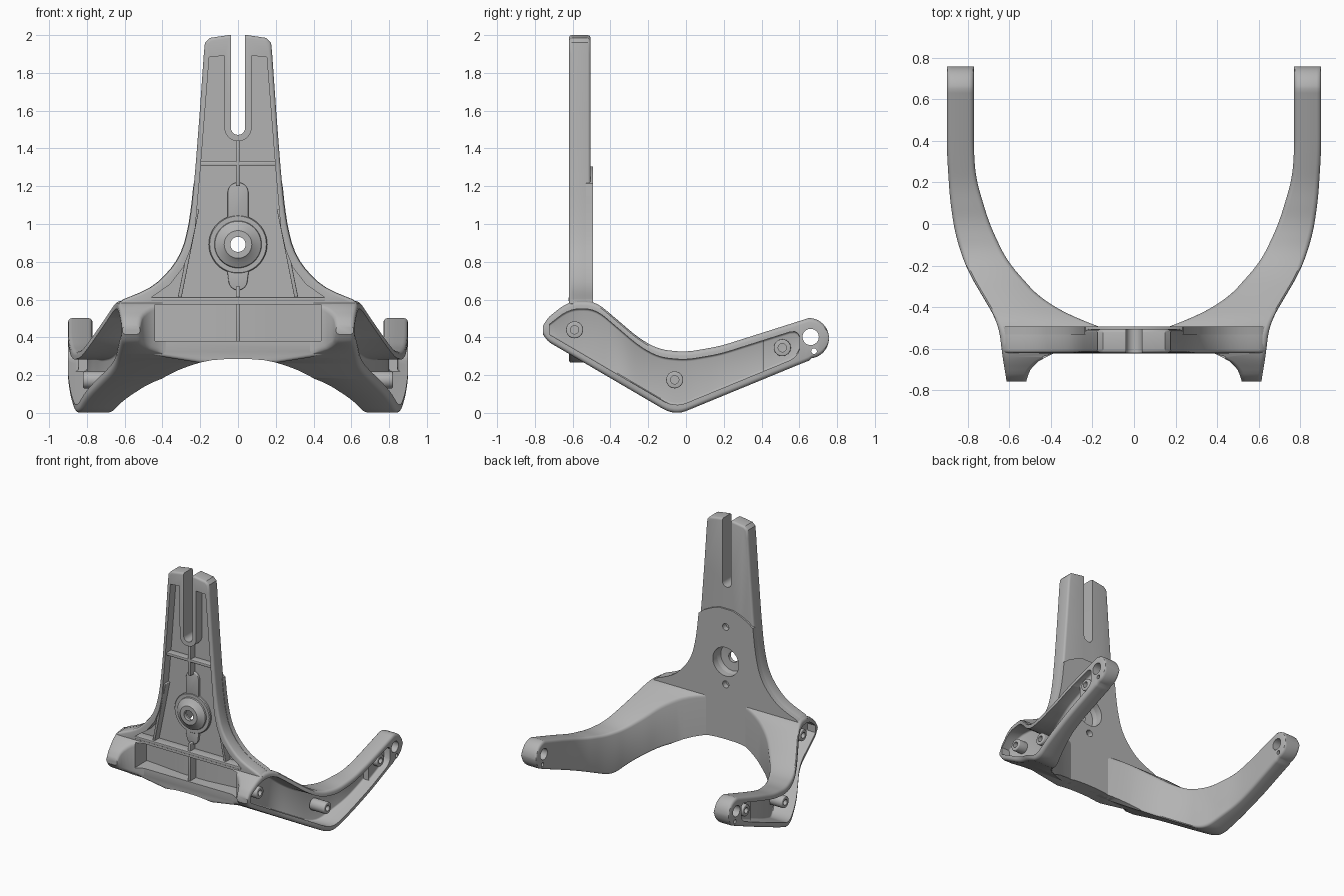
import bpy, bmesh
from math import sin, cos, pi, sqrt

cube = bpy.data.objects.get("Cube")
if cube:
    bpy.data.objects.remove(cube, do_unlink=True)

grey = bpy.data.materials.new("satin grey")
grey.use_nodes = True
grey.diffuse_color = (0.45, 0.45, 0.45, 1)
grey.node_tree.nodes["Principled BSDF"].inputs["Base Color"].default_value = (0.45, 0.45, 0.45, 1)
parts = []


# ---- helpers ----
def skin(name, rings, closed=False):
    """Bridge equal rings of points; close into a loop or cap the ends."""
    bm = bmesh.new()
    vs = [[bm.verts.new(p) for p in r] for r in rings]
    n = len(vs[0])
    for j in range(len(vs) if closed else len(vs) - 1):
        a, b = vs[j], vs[(j + 1) % len(vs)]
        for i in range(n):
            k = (i + 1) % n
            bm.faces.new((a[i], a[k], b[k], b[i]))
    if not closed:
        bm.faces.new(vs[0])
        bm.faces.new(vs[-1])
    bmesh.ops.recalc_face_normals(bm, faces=bm.faces)
    me = bpy.data.meshes.new(name)
    bm.to_mesh(me)
    bm.free()
    ob = bpy.data.objects.new(name, me)
    bpy.context.collection.objects.link(ob)
    return ob


def prism(name, pts, lo, hi, axis):
    """Extrude a flat outline along x, y or z."""
    def place(p, h):
        q = list(p)
        q.insert(axis, h)
        return q
    return skin(name, [[place(p, h) for p in pts] for h in (lo, hi)])


def arc(c, r, a0=0, a1=2 * pi, n=32):
    return [(c[0] + r * cos(a0 + (a1 - a0) * i / n), c[1] + r * sin(a0 + (a1 - a0) * i / n)) for i in range(n)]


def both(half):
    return half + [(-x, z) for x, z in reversed(half)]


def apply(ob):
    dg = bpy.context.evaluated_depsgraph_get()
    me = bpy.data.meshes.new_from_object(ob.evaluated_get(dg))
    ob.modifiers.clear()
    ob.data = me


def cut(targets, cutter):
    for ob in targets:
        m = ob.modifiers.new("cut", 'BOOLEAN')
        m.operation, m.solver, m.object = 'DIFFERENCE', 'EXACT', cutter
        apply(ob)
    bpy.data.objects.remove(cutter, do_unlink=True)


def bevel(ob, w):
    m = ob.modifiers.new("bevel", 'BEVEL')
    m.width, m.segments, m.limit_method, m.angle_limit = w, 3, 'ANGLE', 0.8
    apply(ob)


def mirror(ob):
    m = ob.modifiers.new("mirror", 'MIRROR')
    m.use_mirror_merge = False
    apply(ob)


def curve(keys, w=0.05):
    """Piecewise linear function with softened corners."""
    def lin(y):
        if y <= keys[0][0]:
            return keys[0][1]
        for (a, p), (b, q) in zip(keys, keys[1:]):
            if y <= b:
                return p + (q - p) * (y - a) / (b - a)
        return keys[-1][1]
    return lambda y: sum(lin(y + w * i / 6) for i in range(-6, 7)) / 13


def section(y, x0, x1, z0, z1, r):
    """Rounded rectangle across the arm."""
    r = min(r, 0.45 * (x1 - x0), 0.45 * (z1 - z0))
    out = []
    for i, (x, z) in enumerate(((x1 - r, z1 - r), (x0 + r, z1 - r), (x0 + r, z0 + r), (x1 - r, z0 + r))):
        out += [(x + r * cos(a), y, z + r * sin(a)) for a in ((i + k / 3) * pi / 2 for k in range(4))]
    return out


# ---- side arms: plan and side profiles as functions of depth ----
outer = curve([(-.8, .605), (-.62, .635), (-.48, .65), (-.217, .805), (-.05, .86), (.12, .885), (.31, .897), (.36, .9)], .07)
inner = curve([(-.57, -.05), (-.52, .1), (-.48, .22), (-.375, .435), (-.18, .61), (0, .695), (.217, .76), (.35, .77)], .065)
front_inner = curve([(-.76, .52), (-.7, .5), (-.65, .45), (-.62, .37)], .015)
floor = curve([(-.7, .55), (-.6, .53), (-.35, .53), (-.18, .64), (0, .724), (.2, .787), (.35, .8)], .06)
top = curve([(-.8, .45), (-.62, .592), (-.48, .592), (-.243, .39), (-.14, .335), (0, .322), (.18, .353), (.65, .502), (.8, .55)])
bottom = curve([(-.8, .418), (-.06, -.015), (.65, .277), (.8, .33)], .06)


def heights(y):
    lo, hi = bottom(y), top(y)
    if y > .65:
        h = .107 * sqrt(max(0.003, 1 - ((y - .65) / .107) ** 2))
        return max(lo if y < .68 else 0, .395 - h), min(hi, .395 + h)
    if y < -.72:
        s = (1 - .5 * ((-.72 - y) / .037) ** 2) / 2
        mid, h = (lo + hi) / 2, hi - lo
        return mid - h * s, mid + h * s
    return lo, hi


def arm_ring(y, x0):
    return section(y, x0, outer(y), *heights(y), .022)


rings = [arm_ring(y, front_inner(y)) for y in (-.757, -.75, -.735, -.72, -.7, -.68, -.66, -.64, -.62)]
rings += [arm_ring(y, -.05) for y in (-.619, -.6, -.582)]
rings += [arm_ring(y, inner(y)) for y in [-.57 + 1.22 * i / 60 for i in range(61)]]
rings += [arm_ring(y, inner(y)) for y in [.65 + .107 * sin(i * pi / 24) for i in range(1, 13)]]
arms = skin("side_arms", rings)

# open channel on the outside of each arm, then the shallow seat at its end
INSET = .042
ys = [-.722 + 1.132 * i / 50 for i in range(51)]
cut([arms], skin("channel", [section(y, floor(y), 1.2, bottom(y) + INSET, top(y) - INSET, .012) for y in ys]))
ys = [.4, .45, .5, .55, .575, .59, .6]
pinch = [0, 0, 0, 0, .006, .018, .035]
cut([arms], skin("seat", [section(y, .845, 1.2, bottom(y) + INSET + p, top(y) - INSET - p, .012)
                          for y, p in zip(ys, pinch)]))
cut([arms], prism("pin_hole", arc((.66, .402), .043), .5, 1.2, 0))
cut([arms], prism("small_hole", arc((.678, .327), .015), .5, 1.2, 0))

# screw posts inside the channels
for name, c, x0, x1 in (("front_post", (-.59, .44), .5, .605), ("middle_post", (-.06, .175), .69, .82),
                        ("rear_post", (.51, .345), .8, .88)):
    post = prism(name, arc(c, .045), x0, x1, 0)
    bevel(post, .006)
    cut([post], prism("bore", arc(c, .022), x1 - .05, 1.2, 0))
    mirror(post)
    parts.append(post)

# ---- upright plate with a raised pad behind ----
edge = curve([(.58, .66), (.6, .62), (.63, .52), (.69, .42), (.785, .335), (.87, .29), (.98, .262), (1.1, .244), (1.3, .225),
              (1.6, .202)], .03)
flank = [(edge(z), z) for z in (1.3 - .7 * sin(i * pi / 36) for i in range(19))]
foot = [(.64, .575), (.5, .55), (.48, .31), (.2, .265)]
plate = prism("upright_plate", both([(.05, 2), (.15, 1.985), (.175, 1.96), (.181, 1.9), (.202, 1.6)] + flank + foot),
              -.62, -.505, 1)
bevel(plate, .016)
crown = [(.06, 1.305), (.13, 1.28), (.19, 1.25), (.234, 1.215)]
pad = prism("back_pad", both(crown + [(x + .003, z) for x, z in flank if z < 1.2] + foot), -.53, -.492, 1)

cut([plate], prism("slot", [(.038, 2.1), (-.038, 2.1)] + arc((0, 1.51), .038, pi, 2 * pi, 16) + [(.038, 1.51)], -.8, -.4, 1))

# front recesses either side of the centre line
web = [(.072, 1.89), (.152, 1.885), (.198, 1.3), (.226, .98), (.25, .87), (.29, .77), (.36, .68), (.46, .61),
       (-.005, .61), (-.005, 1.44)]
u_turn = arc((0, 1.51), .072, -pi / 2 + .15, 0, 8)
for s in (1, -1):
    cut([plate], prism("recess", [(s * x, z) for x, z in web + u_turn], -.8, -.55, 1))

# wide lower pocket with a bowed back wall
bow = [(.44, -.8), (.44, -.502), (.37, -.507), (.3, -.515), (.2, -.526), (.1, -.537)]
cut([plate, pad, arms], prism("pocket", both(bow), .38, .573, 2))

# arched underside between the arms
arch = curve([(-.1, .285), (.1, .285), (.2, .27), (.35, .215), (.5, .12), (.66, -.01)], .06)
under = [(.02 + .06 * i, arch(.02 + .06 * i)) for i in range(11)]
cut([plate, pad, arms], prism("underside", both(under + [(.62, -.2)]), -.9, -.25, 1))
mirror(arms)

# pivot bore, rear counterbore and locating holes
HUB = (0, .892)
cut([plate, pad], prism("counterbore", arc(HUB, .112, n=48), -.8, -.4, 1))
for z in (1.165, .715):
    cut([plate, pad], prism("locator", arc((0, z), .027, n=20), -.535, -.4, 1))
parts += [plate, pad, arms]

# ---- stepped hollow hub ----
profile = [(.04, -.612), (.073, -.612), (.083, -.602), (.122, -.58), (.125, -.57), (.15, -.57),
           (.155, -.563), (.155, -.545), (.112, -.545), (.104, -.58), (.04, -.585)]
parts.append(skin("hub", [[(r * cos(a), y, HUB[1] + r * sin(a)) for a in (i * pi / 24 for i in range(48))]
                          for r, y in profile], closed=True))
upper = arc((0, 1.165), .055, 0, pi, 16) + [(-.055, 1.165), (-.055, 1.01), (.055, 1.01)]
lower = arc((0, .7), .05, pi, 2 * pi, 16) + [(.05, .7), (.06, .77), (-.06, .77), (-.05, .7)]
for name, shape in (("hub_upper_tab", upper), ("hub_lower_tab", lower)):
    tab = prism(name, shape, -.567, -.545, 1)
    bevel(tab, .005)
    parts.append(tab)


# ---- stiffening ribs ----
def rib(name, a, b, w=.011, y0=-.605, y1=-.545):
    dx, dz = b[0] - a[0], b[1] - a[1]
    n = sqrt(dx * dx + dz * dz)
    ox, oz = -dz / n * w, dx / n * w
    ob = prism(name, [(a[0] + ox, a[1] + oz), (b[0] + ox, b[1] + oz), (b[0] - ox, b[1] - oz), (a[0] - ox, a[1] - oz)],
               y0, y1, 1)
    bevel(ob, .005)
    parts.append(ob)


rib("upper_cross_rib", (-.205, 1.32), (.205, 1.32))
rib("lower_cross_rib", (-.46, .602), (.46, .602), .011, -.622)
rib("upper_centre_rib", (0, 1.2), (0, 1.45))
rib("lower_centre_rib", (0, .37), (0, .67), .011, -.605, -.53)
for s, side in ((1, "left"), (-1, "right")):
    rib(side + "_diagonal_rib", (s * .215, 1.08), (s * .31, .605), .01)

# ---- finish ----
for ob in bpy.context.selected_objects:
    ob.select_set(False)
for ob in parts:
    ob.data.materials.clear()
    ob.data.materials.append(grey)
    for p in ob.data.polygons:
        p.material_index = 0
    ob.select_set(True)
bpy.context.view_layer.objects.active = plate
bpy.ops.object.shade_smooth_by_angle(angle=0.6)
